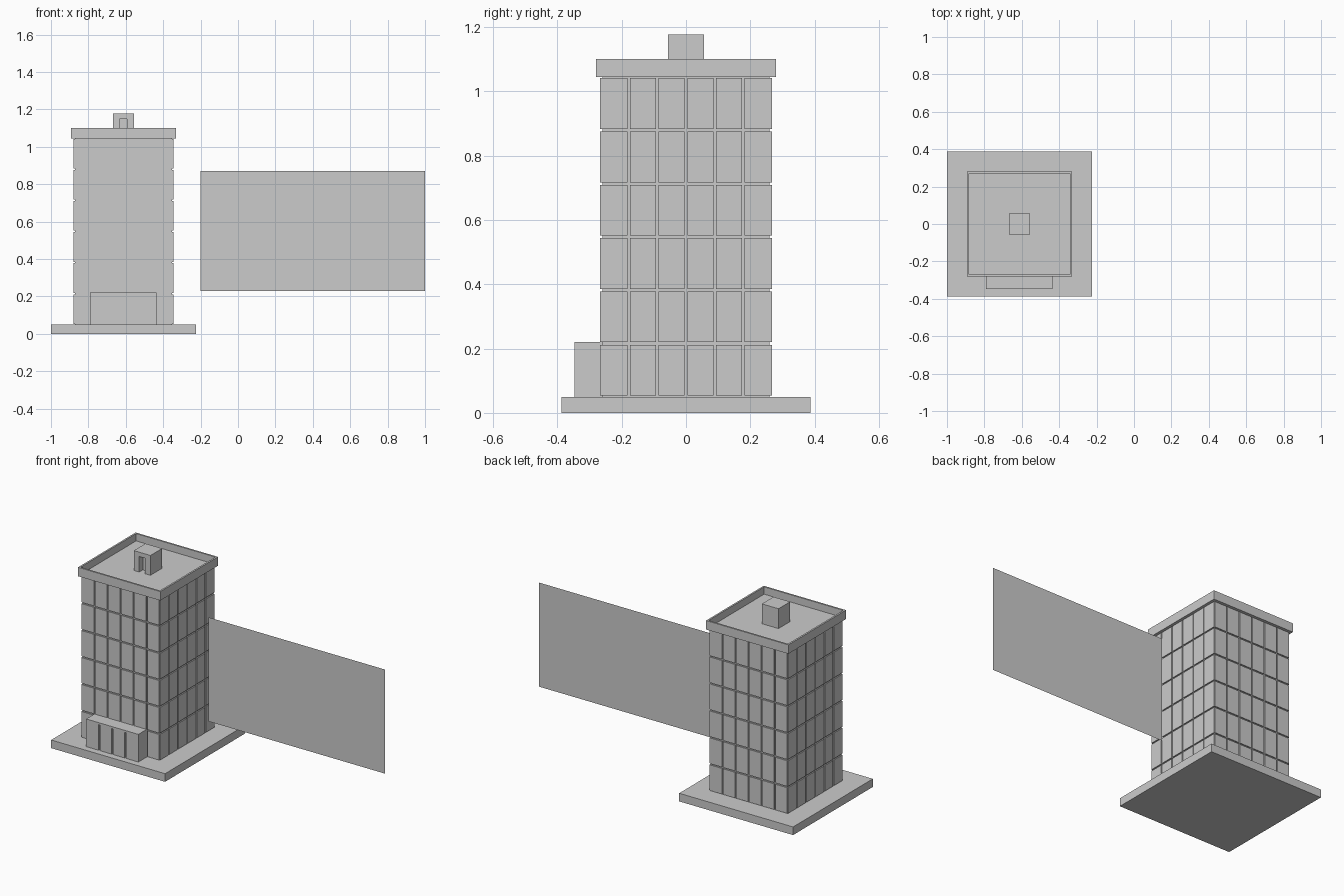
import bpy, bmesh
from mathutils import Matrix, Vector
from math import pi

if "Cube" in bpy.data.objects:
    bpy.data.objects.remove(bpy.data.objects["Cube"])

CX = -0.6125            # tower axis
HALF = 0.267            # tower half width
Z0, Z1 = 0.05, 1.045    # tower bottom and top
N = 6                   # bays per side and storeys
GAP, DEPTH = 0.008, 0.007


def add_box(bm, lo, hi, rot=Matrix()):
    lo, hi = Vector(lo), Vector(hi)
    m = rot @ Matrix.Translation((lo + hi) / 2) @ Matrix.Diagonal((*(hi - lo), 1))
    bmesh.ops.create_cube(bm, size=1, matrix=m)


def finish(name, bm):
    me = bpy.data.meshes.new(name)
    bm.to_mesh(me)
    bm.free()
    ob = bpy.data.objects.new(name, me)
    ob.location.x = CX
    bpy.context.collection.objects.link(ob)
    return ob


def boxes(name, *pairs):
    bm = bmesh.new()
    for lo, hi in pairs:
        add_box(bm, lo, hi)
    return finish(name, bm)


def frame_prism(name, outline, axis_lo, axis_hi):
    """Extrude an x/y outline upward."""
    bm = bmesh.new()
    f = bm.faces.new([bm.verts.new((x, y, axis_lo)) for x, y in outline])
    ext = bmesh.ops.extrude_face_region(bm, geom=[f])["geom"]
    bmesh.ops.translate(bm, vec=(0, 0, axis_hi - axis_lo),
                        verts=[v for v in ext if isinstance(v, bmesh.types.BMVert)])
    bmesh.ops.recalc_face_normals(bm, faces=bm.faces)
    return finish(name, bm)


# ground slab and tower core
boxes("base_slab", ((-0.3875, -0.3875, 0), (0.3875, 0.3875, Z0)))
core = HALF - DEPTH
boxes("tower_core", ((-core, -core, Z0), (core, core, Z1)))

# facade panels on all four sides
bm = bmesh.new()
w, h = 2 * HALF / N, (Z1 - Z0) / N
for side in range(4):
    rot = Matrix.Rotation(side * pi / 2, 4, 'Z')
    for i in range(N):
        for j in range(N):
            x, z = -HALF + i * w, Z0 + j * h
            add_box(bm, (x + GAP / 2, -HALF, z + GAP / 2),
                    (x + w - GAP / 2, -core, z + h - GAP / 2), rot)
finish("facade_panels", bm)

# roof deck and parapet: box with sunken top
bm = bmesh.new()
P = 0.28
add_box(bm, (-P, -P, Z1), (P, P, 1.1))
top = max(bm.faces, key=lambda f: f.calc_center_median().z)
bmesh.ops.inset_region(bm, faces=[top], thickness=0.015)
ext = bmesh.ops.extrude_discrete_faces(bm, faces=[top])["faces"]
bmesh.ops.translate(bm, vec=(0, 0, -0.045), verts=ext[0].verts)
finish("roof_parapet", bm)

# rooftop stair hut with a recessed doorway
R, D, Y = 0.0565, 0.02, -0.022
frame_prism("roof_hut", [(-R, -R), (-D, -R), (-D, Y), (D, Y), (D, -R),
                         (R, -R), (R, R), (-R, R)], 1.055, 1.15)
boxes("roof_hut_top", ((-R, -R, 1.15), (R, R, 1.177)))

# entrance block with four glazed bays and a roof
EW, EY, EZ = 0.1775, -0.347, 0.22
boxes("entrance_core", ((-EW + DEPTH, EY + DEPTH, Z0), (EW - DEPTH, -core, EZ - 0.01)))
boxes("entrance_roof", ((-EW, EY, EZ - 0.012), (EW, -core, EZ)))
b = 2 * EW / 4
front = [((-EW + i * b + (GAP / 2 if i else 0), EY, Z0),
          (-EW + (i + 1) * b - (GAP / 2 if i < 3 else 0), EY + DEPTH, EZ - 0.012))
         for i in range(4)]
ends = [((s - DEPTH / 2, EY + DEPTH, Z0), (s + DEPTH / 2, -core, EZ - 0.012))
        for s in (-EW + DEPTH / 2, EW - DEPTH / 2)]
boxes("entrance_panels", *front, *ends)

# flat panel standing beside the tower
bm = bmesh.new()
bm.faces.new([bm.verts.new((x - CX, 0, z)) for x, z in
              ((-0.2, 0.23), (1, 0.23), (1, 0.87), (-0.2, 0.87))])
finish("side_panel", bm)
